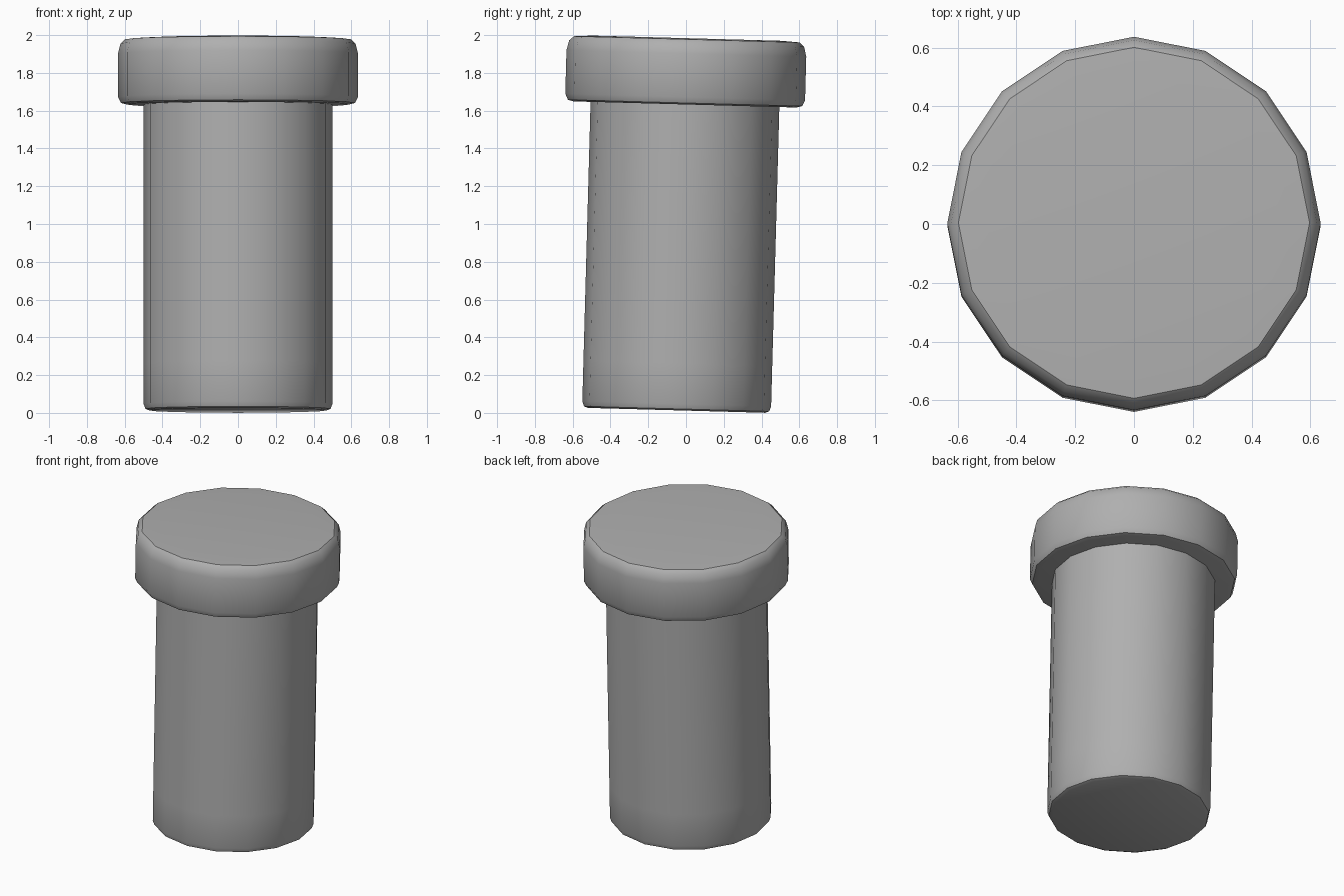
import bpy, bmesh, math

if "Cube" in bpy.data.objects:
    bpy.data.objects.remove(bpy.data.objects["Cube"])

SIDES = 16
TILT = -0.0275           # slight lean of the whole part towards +y
BASE = (0, -0.05, 0.0135)

# Mid-grey surface
grey = bpy.data.materials.new("mid_grey")
grey.diffuse_color = (0.43, 0.43, 0.43, 1)
grey.use_nodes = True
grey.node_tree.nodes["Principled BSDF"].inputs["Base Color"].default_value = grey.diffuse_color


def lathe(name, profile):
    """Spin a (radius, height) profile into a closed 16-sided solid."""
    bm = bmesh.new()
    rings = [[bm.verts.new((r * math.cos(2 * math.pi * i / SIDES),
                            r * math.sin(2 * math.pi * i / SIDES), z))
              for i in range(SIDES)] for r, z in profile]
    for low, high in zip(rings, rings[1:]):
        for i in range(SIDES):
            j = (i + 1) % SIDES
            bm.faces.new((low[i], low[j], high[j], high[i]))
    bm.faces.new(rings[0][::-1])
    bm.faces.new(rings[-1])
    mesh = bpy.data.meshes.new(name)
    bm.to_mesh(mesh)
    bm.free()
    mesh.materials.append(grey)
    obj = bpy.data.objects.new(name, mesh)
    bpy.context.collection.objects.link(obj)
    obj.location = BASE
    obj.rotation_euler = (TILT, 0, 0)
    bpy.ops.object.select_all(action='DESELECT')
    obj.select_set(True)
    bpy.context.view_layer.objects.active = obj
    bpy.ops.object.shade_smooth_by_angle(angle=math.radians(36))
    return obj


# Long round shaft with a small rounded lower edge
lathe("shaft", [(0.47, 0.0), (0.49, 0.008), (0.5, 0.035), (0.5, 0.25), (0.5, 1.63)])

# Wide cap with softened upper and lower rims
lathe("cap", [(0.59, 1.62), (0.62, 1.628), (0.635, 1.66), (0.635, 1.89),
              (0.622, 1.943), (0.597, 1.965), (0.50, 1.971)])
